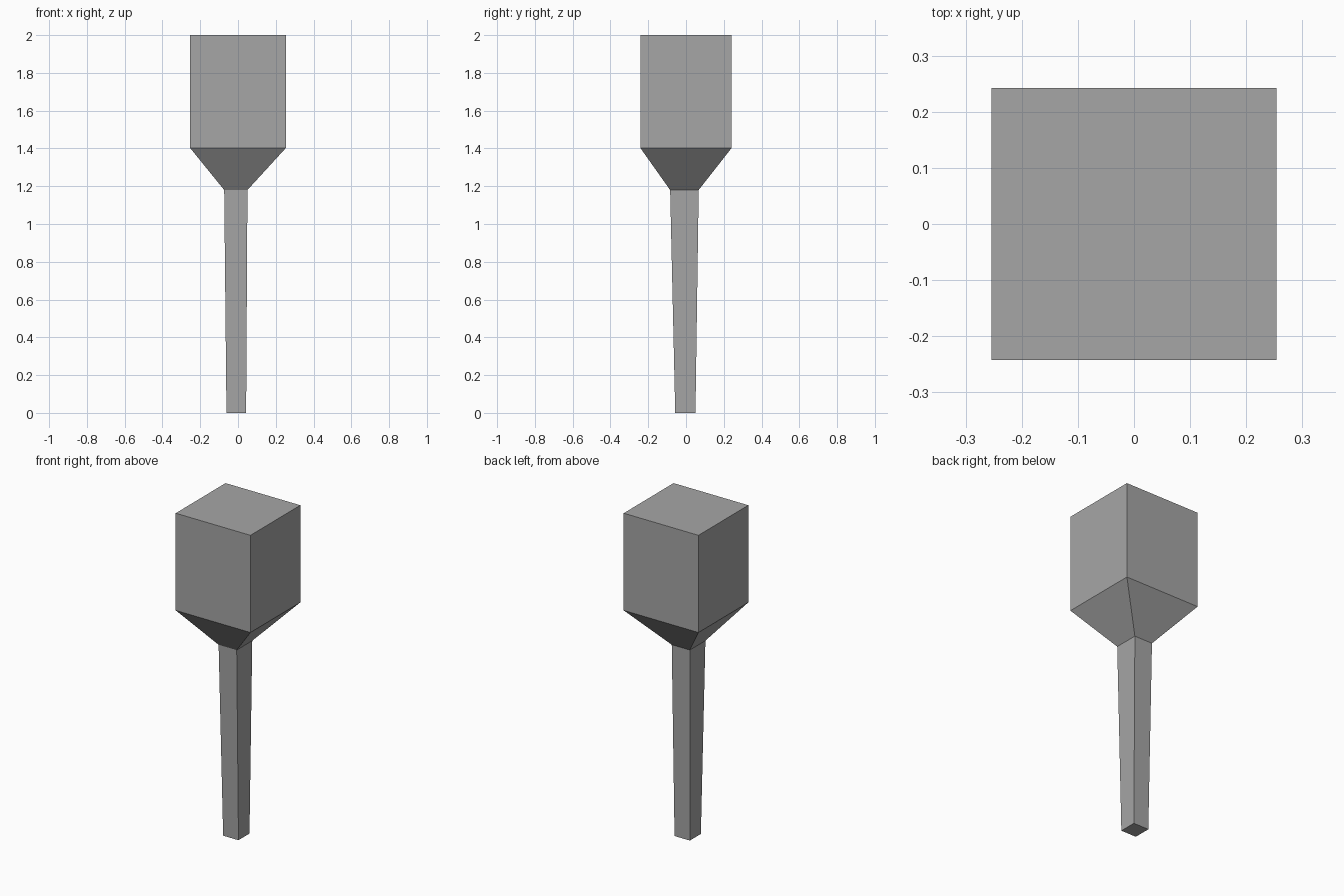
import bpy
import bmesh

if "Cube" in bpy.data.objects:
    bpy.data.objects.remove(bpy.data.objects["Cube"], do_unlink=True)

# Single plain grey for the whole model
grey = bpy.data.materials.new("plain_grey")
grey.use_nodes = True
colour = (0.38, 0.38, 0.38, 1)
grey.diffuse_color = colour
grey.node_tree.nodes["Principled BSDF"].inputs["Base Color"].default_value = colour


def loft(name, sections, cap_bottom=False, cap_top=False):
    """Join rectangular sections (x0, x1, y0, y1, z) from bottom to top."""
    bm = bmesh.new()
    rings = []
    for x0, x1, y0, y1, z in sections:
        corners = [(x0, y0), (x1, y0), (x1, y1), (x0, y1)]
        rings.append([bm.verts.new((x, y, z)) for x, y in corners])
    for low, high in zip(rings, rings[1:]):
        for i in range(4):
            j = (i + 1) % 4
            bm.faces.new((low[i], low[j], high[j], high[i]))
    if cap_bottom:
        bm.faces.new(rings[0][::-1])
    if cap_top:
        bm.faces.new(rings[-1])
    mesh = bpy.data.meshes.new(name)
    bm.to_mesh(mesh)
    bm.free()
    mesh.materials.append(grey)
    obj = bpy.data.objects.new(name, mesh)
    bpy.context.collection.objects.link(obj)
    return obj


foot = (-0.061, 0.043, -0.057, 0.05, 0)
neck = (-0.073, 0.05, -0.084, 0.067, 1.18)
shoulder = (-0.254, 0.254, -0.242, 0.242, 1.403)
crown = shoulder[:4] + (2,)

# Slim tapering handle, open where it meets the head
loft("handle", [foot, neck], cap_bottom=True)

# Block head with its sloping underside
loft("head", [neck, shoulder, crown], cap_top=True)
